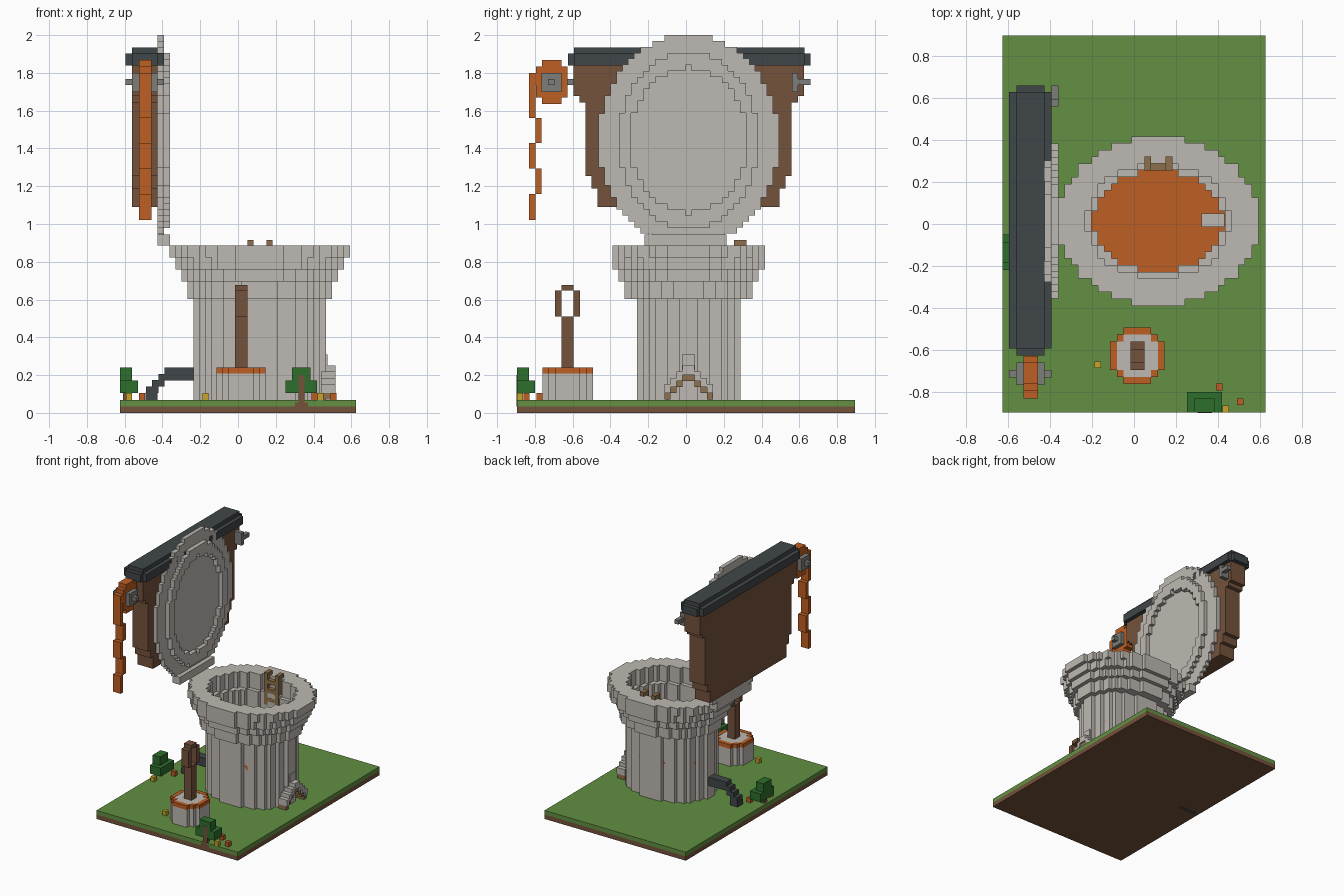
import bpy, bmesh

cube = bpy.data.objects.get("Cube")
if cube:
    bpy.data.objects.remove(cube, do_unlink=True)

V = 0.032  # size of one block


def material(name, *rgb):
    m = bpy.data.materials.new(name)
    m.use_nodes = True
    m.diffuse_color = (*rgb, 1)
    m.node_tree.nodes["Principled BSDF"].inputs["Base Color"].default_value = (*rgb, 1)
    return m


stone = material("pale stone", .515, .485, .445)
grass = material("grass green", .122, .279, .054)
orange = material("orange", .515, .114, .017)
slate = material("dark slate", .051, .061, .065)
brown = material("brown wood", .178, .084, .045)
grey = material("grey metal", .205, .205, .195)
tan = material("tan wood", .262, .162, .072)
leaf = material("leaf green", .027, .156, .027)
yellow = material("yellow", .578, .376, .021)


def finish(name, mat, bm):
    bmesh.ops.recalc_face_normals(bm, faces=bm.faces)
    me = bpy.data.meshes.new(name)
    bm.to_mesh(me)
    bm.free()
    me.materials.append(mat)
    ob = bpy.data.objects.new(name, me)
    bpy.context.collection.objects.link(ob)
    return ob


def boxes(name, mat, *spans):
    """Each span is x0, x1, y0, y1, z0, z1."""
    bm = bmesh.new()
    for x0, x1, y0, y1, z0, z1 in spans:
        vs = bmesh.ops.create_cube(bm, size=1)["verts"]
        for v in vs:
            v.co = (x1 if v.co.x > 0 else x0, y1 if v.co.y > 0 else y0,
                    z1 if v.co.z > 0 else z0)
    return finish(name, mat, bm)


def blocks(name, mat, lo, hi, inside, layers=(0, 0, 0)):
    """Fill the blocks whose centres pass the rule; keep only outer faces."""
    n = [layers[a] or max(1, round((hi[a] - lo[a]) / V)) for a in range(3)]
    at = lambda a, i: lo[a] + (hi[a] - lo[a]) * i / n[a]
    cells = {(i, j, k) for i in range(n[0]) for j in range(n[1]) for k in range(n[2])
             if inside(at(0, i + .5), at(1, j + .5), at(2, k + .5))}
    bm = bmesh.new()
    verts = {}

    def vert(key):
        if key not in verts:
            verts[key] = bm.verts.new([at(a, key[a]) for a in range(3)])
        return verts[key]

    for c in cells:
        for a in range(3):
            b, d = (a + 1) % 3, (a + 2) % 3
            for side in (0, 1):
                near = list(c)
                near[a] += 2 * side - 1
                if tuple(near) in cells:
                    continue
                ring = []
                for u, w in ((0, 0), (1, 0), (1, 1), (0, 1)):
                    p = list(c)
                    p[a] += side
                    p[b] += u
                    p[d] += w
                    ring.append(vert(tuple(p)))
                bm.faces.new(ring if side else ring[::-1])
    return finish(name, mat, bm)


def oval(u, v, ru, rv):
    return (u / ru) ** 2 + (v / rv) ** 2 < 1


# Ground
boxes("soil", brown, (-.625, .625, -.896, .896, 0, .035))
boxes("lawn", grass, (-.625, .625, -.896, .896, .035, .068))

# Hollow tower with flared rim
CX, CY = .115, .014


def tower_rule(x, y, z):
    x, y = x - CX, y - CY
    for level, rx, ry in ((.82, .477, .405), (.755, .445, .403), (.685, .413, .37),
                          (.615, .38, .335), (0, .341, .272)):
        if z > level:
            break
    inner = (.341, .272) if z > .755 else (.309, .24)
    return oval(x, y, rx, ry) and not oval(x, y, *inner)


LO, HI = (CX - .477, CY - .403, .068), (CX + .477, CY + .403, .885)
blocks("tower", stone, LO, HI, tower_rule)
blocks("pool", orange, (*LO[:2], .36), (*HI[:2], .4),
       lambda x, y, z: oval(x - CX, y - CY, .32, .25))
boxes("pool_ledge", stone, (.32, .43, -.015, .05, .36, .46))

# Ladder hooked over the rim
boxes("ladder", tan, *[(x, x + .032, .255, .32, .66, .915) for x in (.05, .15)],
      *[(.05, .182, .255, .29, z, z + .032) for z in (.69, .76, .83)])

# Raised lid with a recessed inner face
LZ = 1.443
blocks("lid_back", stone, (-.425, CY - .478, .885), (-.393, CY + .478, 2),
       lambda x, y, z: oval(y - CY, z - LZ, .478, .558))
blocks("lid_rim", stone, (-.393, CY - .368, .98), (-.36, CY + .368, 1.906),
       lambda x, y, z: oval(y - CY, z - LZ, .37, .463)
       and not oval(y - CY, z - LZ, .31, .385))
boxes("lid_hinge", stone, (-.425, -.36, -.22, .215, .885, .945))


# Tank tapering downward in steps
def tank_rule(x, y, z):
    for level, half in ((1.69, .61), (1.63, .575), (1.26, .54), (1.19, .508), (0, .475)):
        if z > level:
            return abs(y - CY) < half


blocks("tank", brown, (-.56, CY - .61, 1.09), (-.425, CY + .61, 1.84), tank_rule)
boxes("tank_cap", slate,
      (-.595, -.393, -.593, .627, 1.84, 1.902),
      (-.56, -.425, -.625, .658, 1.84, 1.902),
      (-.56, -.425, -.593, .627, 1.9, 1.934))

# Flush lever and pull-chain axle
boxes("flush_lever", grey, (-.425, -.36, .56, .592, 1.7, 1.8),
      (-.393, -.36, .592, .658, 1.735, 1.768))
boxes("chain_axle", grey, (-.56, -.425, -.765, -.66, 1.7, 1.8),
      (-.595, -.393, -.73, -.695, 1.735, 1.768),
      (-.51, -.475, -.66, -.59, 1.735, 1.768))

# Chain: wheel around the axle, then alternating links
boxes("chain_wheel", orange,
      (-.525, -.457, -.762, -.66, 1.635, 1.867),
      (-.525, -.457, -.795, -.627, 1.67, 1.835),
      (-.525, -.457, -.83, -.765, 1.735, 1.8))
links = [(1.56, 1.77), (1.43, 1.56), (1.295, 1.43), (1.16, 1.295), (1.02, 1.16)]
boxes("chain", orange, *[(-.525, -.457, -.83 + .032 * (i % 2), -.798 + .032 * (i % 2), a, b)
                         for i, (a, b) in enumerate(links)])

# Round plinth with a looped post
PX, PY = .016, -.627
P0, P1 = (PX - .13, PY - .134), (PX + .13, PY + .134)
blocks("plinth", stone, (*P0, .068), (*P1, .208),
       lambda x, y, z: oval(x - PX, y - PY, .138, .138))
blocks("plinth_edge", orange, (*P0, .208), (*P1, .24),
       lambda x, y, z: oval(x - PX, y - PY, .138, .138)
       and not oval(x - PX, y - PY, .107, .107))
blocks("plinth_top", stone, (*P0, .208), (*P1, .238),
       lambda x, y, z: oval(x - PX, y - PY, .107, .107))
boxes("post", brown, (-.016, .05, -.66, -.595, .238, .51),
      (-.016, .05, -.694, -.66, .51, .647), (-.016, .05, -.595, -.56, .51, .647),
      (-.016, .05, -.66, -.595, .647, .678))

# Stepped gable over the side entrance
for side in (-1, 1):
    label = "right" if side < 0 else "left"
    stone_steps, tan_steps = [], []
    for i in range(4):
        y0, y1 = sorted((CY + side * V * i, CY + side * V * (i + 1)))
        top = .2 - V * i
        stone_steps.append((.44, .515, y0, y1, top, top + .05))
        tan_steps.append((.44, .505, y0, y1, top - V, top))
    boxes(label + "_gable", stone, *stone_steps)
    boxes(label + "_gable_trim", tan, *tan_steps)
boxes("gable_peak", stone, (.44, .475, -.02, .048, .23, .31))

# Overflow pipe stepping down at the back
boxes("overflow_pipe", slate, (-.39, -.215, -.02, .048, .172, .24),
      *[(-.39 - V * (i + 1), -.39 - V * i, -.02, .048, .172 - .033 * (i + 1), .24 - .033 * (i + 1))
        for i in range(3)],
      (-.49, -.425, -.02, .048, .068, .108))
boxes("drain_plate", slate, (-.6, -.45, -.018, .014, -.001, .004))

# Shrubs
boxes("front_shrub", leaf, (.252, .418, -.896, -.8, .105, .172),
      (.285, .385, -.896, -.83, .172, .24))
boxes("front_shrub_trunk", brown, (.32, .353, -.898, -.865, .035, .2),
      (.303, .37, -.898, -.89, .035, .055))
boxes("back_shrub", leaf, (-.625, -.53, -.22, -.05, .105, .172),
      (-.625, -.56, -.185, -.085, .172, .24))
boxes("back_shrub_trunk", brown, (-.61, -.575, -.15, -.117, .068, .12))

# Small flowers
for name, mat, spots in (
        ("orange_flower", orange, ((.405, -.775), (.505, -.845), (-.508, -.08))),
        ("yellow_flower", yellow, ((.436, -.88), (-.173, -.67), (-.578, -.24)))):
    for i, (x, y) in enumerate(spots):
        boxes(f"{name}_{i + 1}", mat, (x - V / 2, x + V / 2, y - V / 2, y + V / 2, .068, .104))
